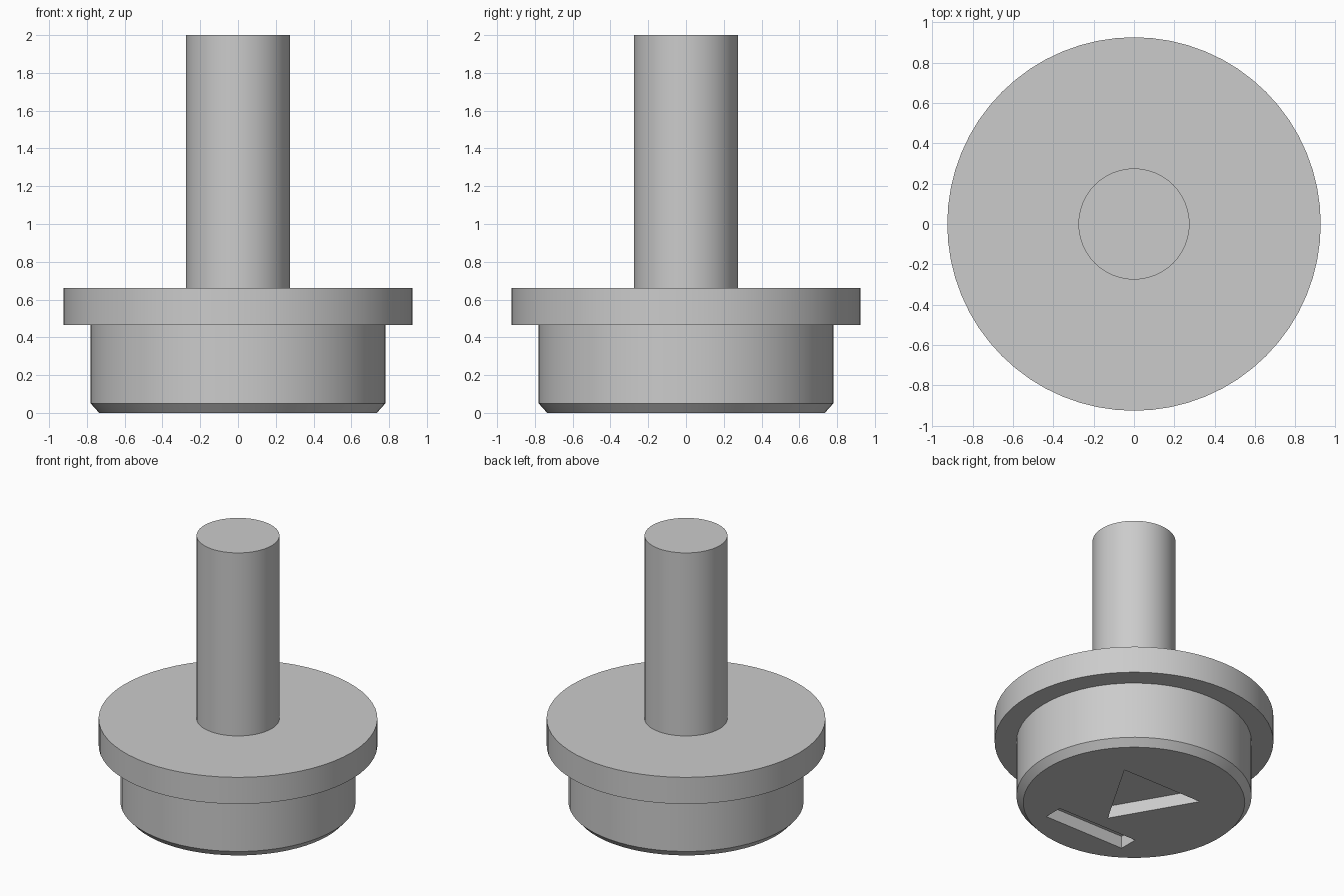
import bpy
import bmesh
import math

cube = bpy.data.objects.get("Cube")
if cube:
    bpy.data.objects.remove(cube, do_unlink=True)

SEGMENTS = 64
RECESS_DEPTH = 0.09

grey = bpy.data.materials.new("light grey")
grey.use_nodes = True
colour = (0.6, 0.6, 0.6, 1)
grey.diffuse_color = colour
grey.node_tree.nodes["Principled BSDF"].inputs["Base Color"].default_value = colour


def finish(name, bm):
    bmesh.ops.recalc_face_normals(bm, faces=bm.faces)
    mesh = bpy.data.meshes.new(name)
    bm.to_mesh(mesh)
    bm.free()
    mesh.materials.append(grey)
    obj = bpy.data.objects.new(name, mesh)
    bpy.context.collection.objects.link(obj)
    return obj


def turned(name, profile):
    """Closed solid of revolution from (radius, height) points."""
    bm = bmesh.new()
    rings = []
    for r, z in profile:
        angles = [2 * math.pi * i / SEGMENTS for i in range(SEGMENTS)]
        rings.append([bm.verts.new((r * math.cos(a), r * math.sin(a), z)) for a in angles])
    for low, high in zip(rings, rings[1:]):
        for i in range(SEGMENTS):
            j = (i + 1) % SEGMENTS
            bm.faces.new((low[i], low[j], high[j], high[i]))
    bm.faces.new(rings[0])
    bm.faces.new(rings[-1])
    return finish(name, bm)


def prism(name, outline, bottom, top):
    """Straight-sided solid from an (x, y) outline."""
    bm = bmesh.new()
    base = bm.faces.new([bm.verts.new((x, y, bottom)) for x, y in outline])
    side = bmesh.ops.extrude_face_region(bm, geom=[base])["geom"]
    for v in side:
        if isinstance(v, bmesh.types.BMVert):
            v.co.z = top
    return finish(name, bm)


# Chamfered foot, wide flange and round stem, turned as one solid
body = turned("foot_flange_and_stem", [
    (0.735, 0), (0.78, 0.05), (0.78, 0.465),
    (0.925, 0.465), (0.925, 0.66),
    (0.275, 0.66), (0.275, 2),
])

# Triangle and bar recesses in the underside
half = 0.326
triangle = [(-half, 0.29), (half, 0.29), (0, -0.27)]
bar = [(-half, -0.517), (half, -0.517), (half, -0.377), (-half, -0.377)]
bpy.context.view_layer.objects.active = body
body.select_set(True)
for name, outline in (("triangle_cutter", triangle), ("bar_cutter", bar)):
    cutter = prism(name, outline, -0.1, RECESS_DEPTH)
    cutter.hide_render = True
    cut = body.modifiers.new(name, "BOOLEAN")
    cut.operation = "DIFFERENCE"
    cut.solver = "EXACT"
    cut.object = cutter
    bpy.ops.object.modifier_apply(modifier=cut.name)
    bpy.data.objects.remove(cutter, do_unlink=True)

bpy.ops.object.shade_smooth_by_angle(angle=math.radians(30))
